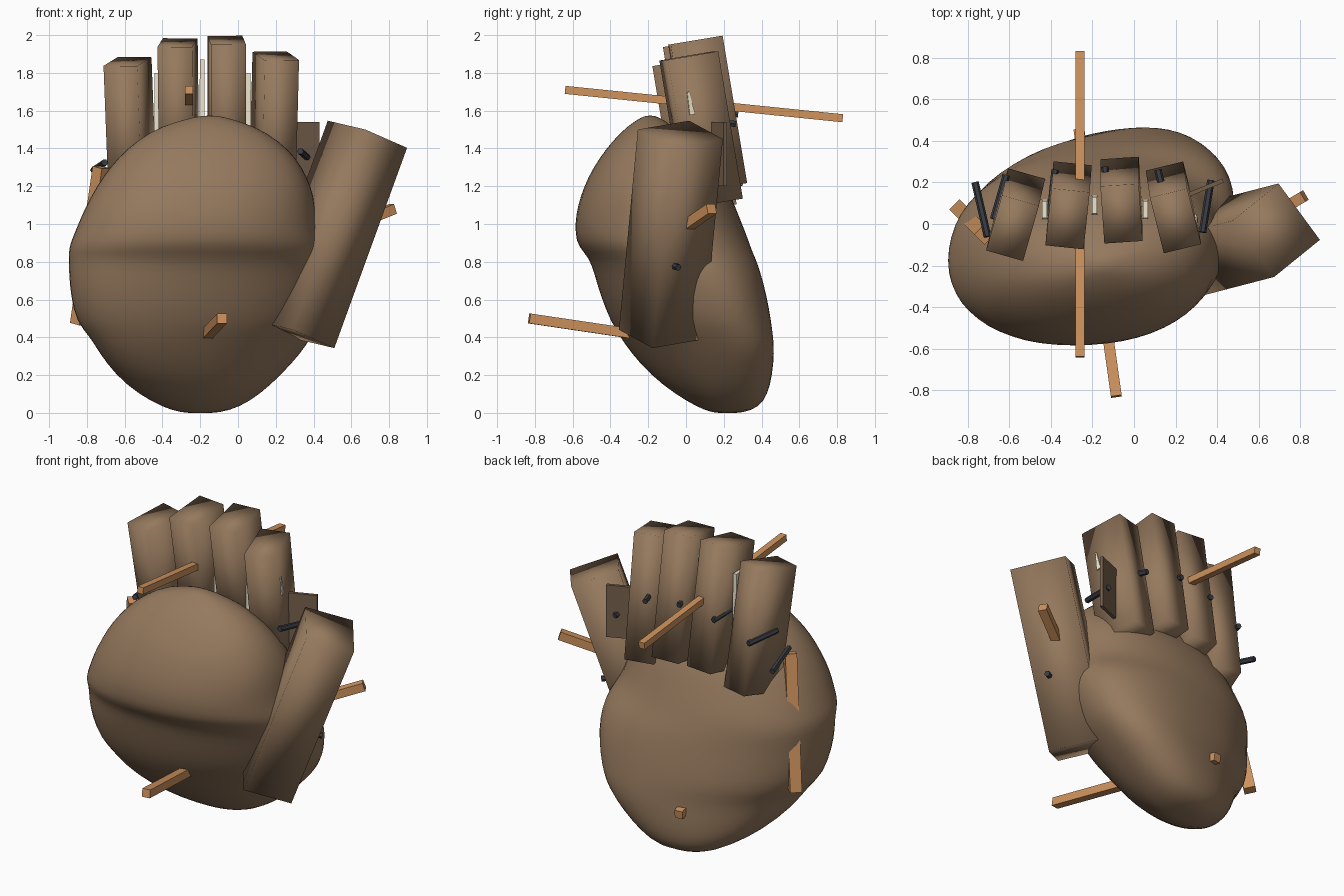
import bpy, bmesh
from math import sin, cos, pi, radians, copysign
from mathutils import Vector, Matrix

if "Cube" in bpy.data.objects:
    bpy.data.objects.remove(bpy.data.objects["Cube"])


def material(name, rgb):
    m = bpy.data.materials.new(name)
    m.diffuse_color = (*rgb, 1)
    m.use_nodes = True
    m.node_tree.nodes["Principled BSDF"].inputs["Base Color"].default_value = m.diffuse_color
    return m


LEATHER = material("leather", (0.30, 0.19, 0.11))
WEB = material("dark_leather", (0.18, 0.115, 0.07))
WOOD = material("wood", (0.62, 0.29, 0.11))
IRON = material("iron", (0.04, 0.045, 0.055))
BONE = material("bone", (0.85, 0.78, 0.60))


def finish(name, bm, mat, smooth=True):
    bmesh.ops.recalc_face_normals(bm, faces=bm.faces)
    me = bpy.data.meshes.new(name)
    bm.to_mesh(me)
    bm.free()
    me.materials.append(mat)
    for p in me.polygons:
        p.use_smooth = smooth
    ob = bpy.data.objects.new(name, me)
    bpy.context.collection.objects.link(ob)
    return ob


def block(name, low, high, yaw, w, d, mat, smooth=True, taper=1.0):
    """Box running from low to high; its width direction is turned by yaw."""
    low, high = Vector(low), Vector(high)
    z = (high - low).normalized()
    x = Vector((cos(radians(yaw)), sin(radians(yaw)), 0))
    x = (x - z * x.dot(z)).normalized()
    y = z.cross(x)
    bm = bmesh.new()
    bmesh.ops.create_cube(bm, size=1)
    for v in bm.verts:
        c = v.co.copy()
        base, k = (high, taper) if c.z > 0 else (low, 1.0)
        v.co = base + x * c.x * w * k + y * c.y * d * k
    return finish(name, bm, mat, smooth)


def peg(name, a, b, r, mat, sides=6):
    """Straight peg from a to b; four sides gives a squared stake."""
    a, b = Vector(a), Vector(b)
    bm = bmesh.new()
    bmesh.ops.create_cone(bm, cap_ends=True, segments=sides, radius1=r, radius2=r,
                          depth=(b - a).length)
    bm.transform(Matrix.Rotation(pi / sides, 4, 'Z'))
    rot = (b - a).to_track_quat('Z', 'Y').to_matrix().to_4x4()
    bm.transform(Matrix.Translation((a + b) / 2) @ rot)
    return finish(name, bm, mat, False)


# Palm with the swollen upper front: (z, left, right, front, back, skew)
SECTIONS = [
    (0.00, -0.30, -0.10, 0.14, 0.30, 0.2), (0.03, -0.40, 0.01, 0.06, 0.39, 0.25),
    (0.10, -0.53, 0.12, -0.06, 0.435, 0.3), (0.20, -0.65, 0.23, -0.19, 0.46, 0.4),
    (0.32, -0.74, 0.34, -0.295, 0.47, 0.45), (0.40, -0.785, 0.39, -0.35, 0.465, 0.42),
    (0.48, -0.86, 0.44, -0.40, 0.455, 0.36), (0.62, -0.89, 0.48, -0.455, 0.43, 0.33),
    (0.74, -0.90, 0.49, -0.49, 0.40, 0.28), (0.82, -0.90, 0.48, -0.515, 0.37, 0.2),
    (0.88, -0.90, 0.46, -0.575, 0.345, 0.14), (0.95, -0.87, 0.43, -0.59, 0.32, 0.1),
    (1.05, -0.83, 0.415, -0.587, 0.28, 0.1), (1.15, -0.78, 0.405, -0.56, 0.24, 0.1),
    (1.25, -0.72, 0.37, -0.52, 0.18, 0.1), (1.35, -0.64, 0.31, -0.46, 0.10, 0.1),
    (1.44, -0.54, 0.22, -0.39, 0.02, 0.1), (1.52, -0.41, 0.09, -0.31, -0.07, 0.1),
    (1.57, -0.22, -0.08, -0.23, -0.15, 0.1),
]
N, POW = 28, 0.9


def soft(v):
    return copysign(abs(v) ** POW, v)


bm = bmesh.new()
rings = []
for z, l, r, f, b, skew in SECTIONS:
    rings.append([bm.verts.new(((l + r) / 2 + (r - l) / 2 * soft(cos(t)),
                                (f + b) / 2 + (b - f) / 2 * soft(sin(t + skew)), z))
                  for t in (2 * pi * i / N for i in range(N))])
for lo, hi in zip(rings, rings[1:]):
    for i in range(N):
        j = (i + 1) % N
        bm.faces.new((lo[i], lo[j], hi[j], hi[i]))
for ring, z in ((rings[0], 0.0), (rings[-1], 1.575)):
    c = sum((v.co for v in ring), Vector()) / N
    c.z = z
    tip = bm.verts.new(c)
    for i in range(N):
        bm.faces.new((ring[i], ring[(i + 1) % N], tip))
palm = finish("palm", bm, LEATHER)
palm.modifiers.new("round", 'SUBSURF').levels = 1
palm.modifiers["round"].render_levels = 1

# Fingers: cap centre, sideways drift to the base, yaw, stud end on the back
FINGERS = [
    ((-0.585, -0.02, 1.86), 0.03, -16, (-0.615, 0.235, 1.44)),
    ((-0.32, 0.025, 1.96), 0.01, -6, (-0.38, 0.26, 1.54)),
    ((-0.06, 0.05, 1.973), 0.0, 4, (-0.14, 0.275, 1.58)),
    ((0.20, 0.015, 1.89), -0.02, 14, (0.115, 0.26, 1.53)),
]
for n, (top, dx, yaw, stud) in enumerate(FINGERS, 1):
    top = Vector(top)
    block(f"finger_{n}", top + Vector((dx, 0.13, -0.78)), top, yaw, 0.185, 0.28, LEATHER)
    # iron stud poking out of the back of the finger
    out = Vector((-sin(radians(yaw)), cos(radians(yaw)), -0.1))
    peg(f"stud_{n}", Vector(stud) - out * 0.22, stud, 0.018, IRON)

# Thumb and the web between thumb and finger
block("thumb", (0.30, -0.13, 0.415), (0.685, -0.03, 1.475), -51, 0.34, 0.30, LEATHER)
block("thumb_web", (0.32, 0.165, 1.20), (0.32, 0.165, 1.54), 22, 0.235, 0.02, WEB, False)

# Bone slivers between the fingers
for n, (x, y, z) in enumerate([(-0.43, 0.07, 1.80), (-0.19, 0.09, 1.87), (0.055, 0.07, 1.80)], 1):
    block(f"bone_sliver_{n}", (x, y, 1.25), (x, y, z), 0, 0.03, 0.1, BONE, False, 0.8)
block("bone_sliver_4", (0.285, 0.03, 1.58), (0.30, 0.01, 1.70), 14, 0.04, 0.03, BONE, False, 0.3)

# Squared wooden stakes
peg("finger_stake", (-0.26, -0.64, 1.71), (-0.26, 0.83, 1.56), 0.03, WOOD, 4)
peg("palm_stake", (-0.085, -0.83, 0.50), (-0.265, 0.455, 0.31), 0.037, WOOD, 4)
peg("thumb_stake", (0.82, 0.135, 1.08), (0.25, -0.20, 0.85), 0.038, WOOD, 4)
peg("side_stake", (-0.72, -0.05, 1.30), (-0.84, 0.07, 0.47), 0.05, WOOD, 4)

# Loose iron pegs
peg("left_peg", (-0.765, 0.20, 1.285), (-0.705, -0.06, 1.325), 0.018, IRON)
peg("right_peg", (0.37, 0.21, 1.35), (0.33, -0.04, 1.385), 0.018, IRON)
peg("thumb_peg", (0.64, -0.04, 0.77), (0.54, -0.10, 0.79), 0.018, IRON)
